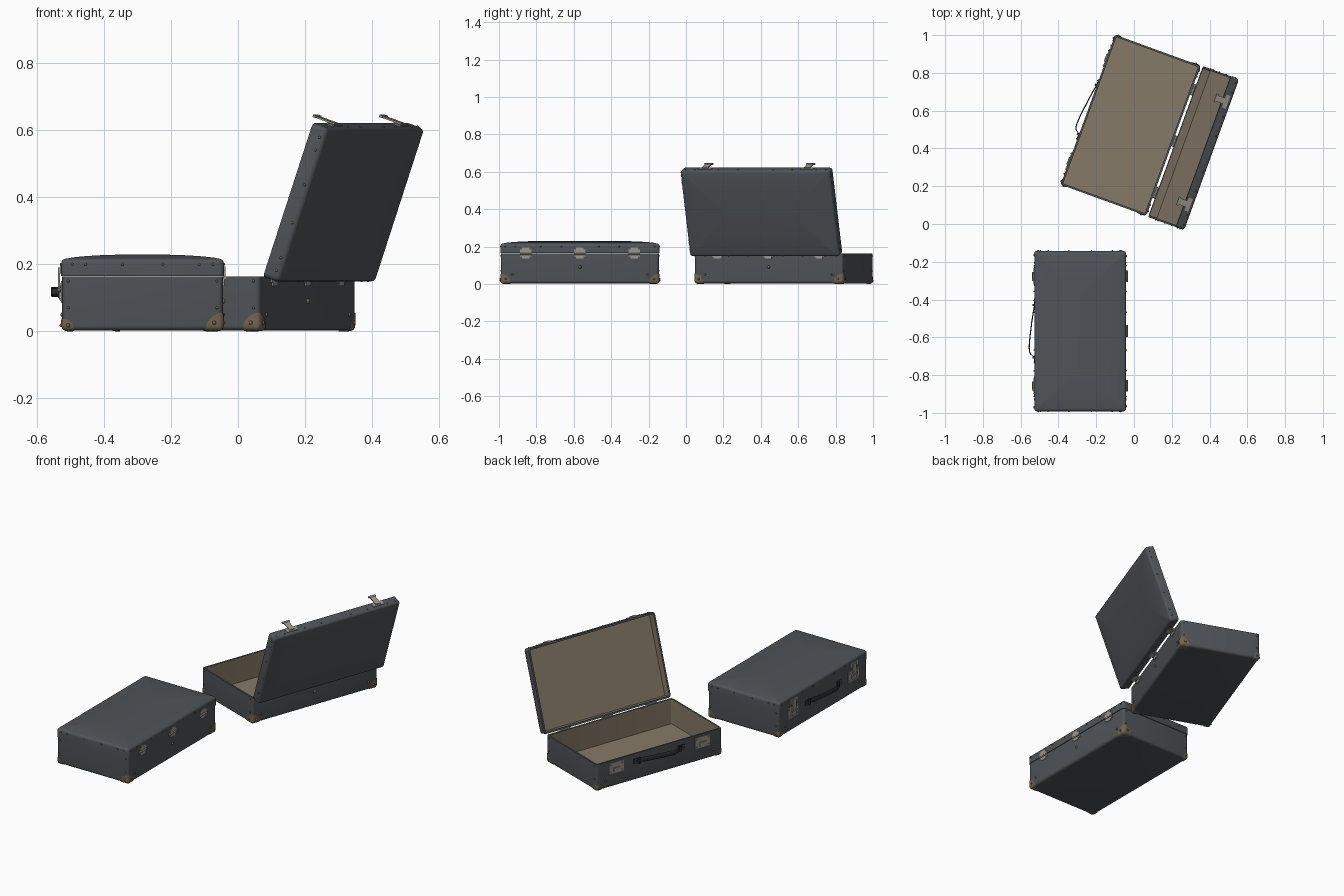
import bpy, bmesh, math
from mathutils import Matrix, Vector

if "Cube" in bpy.data.objects:
    bpy.data.objects.remove(bpy.data.objects["Cube"])

def material(name, rgb):
    m = bpy.data.materials.new(name)
    m.diffuse_color = (*rgb, 1)
    m.use_nodes = True
    m.node_tree.nodes["Principled BSDF"].inputs["Base Color"].default_value = m.diffuse_color
    return m

CASE = material("slate case", (0.080, 0.088, 0.097))
LINING = material("beige lining", (0.24, 0.195, 0.14))
BRASS = material("aged brass", (0.17, 0.128, 0.08))
METAL = material("pale metal", (0.34, 0.31, 0.275))
DARK = material("dark leather", (0.028, 0.030, 0.033))

HX, HY, H = 0.240, 0.422, 0.164      # body half width, half length, height
LX, LY, Z0 = 0.243, 0.425, 0.165     # lid half sizes and seam height
R = 0.015                            # corner rounding
BASE = 0.003

def part(name, mats, matrix, build):
    bm = bmesh.new()
    build(bm)
    bmesh.ops.recalc_face_normals(bm, faces=bm.faces)
    me = bpy.data.meshes.new(name)
    bm.to_mesh(me)
    bm.free()
    for m in mats:
        me.materials.append(m)
    ob = bpy.data.objects.new(name, me)
    bpy.context.collection.objects.link(ob)
    ob.matrix_world = matrix
    return ob

def box(bm, x0, x1, y0, y1, z0, z1):
    c = Vector((x0 + x1, y0 + y1, z0 + z1)) / 2
    bmesh.ops.create_cube(bm, size=1, matrix=Matrix.Translation(c) @ Matrix.Diagonal((x1 - x0, y1 - y0, z1 - z0, 1)))

def dome(bm, p, r=0.005):
    bmesh.ops.create_uvsphere(bm, u_segments=10, v_segments=6, radius=r, matrix=Matrix.Translation(p))

def ring(bm, hx, hy, r, z):
    vs = []
    for sx, sy, a0 in ((1, 1, 0), (-1, 1, 90), (-1, -1, 180), (1, -1, 270)):
        for i in range(6):
            a = math.radians(a0 + 18 * i)
            vs.append(bm.verts.new((sx * (hx - r) + r * math.cos(a), sy * (hy - r) + r * math.sin(a), z)))
    return vs

def loft(bm, hx, hy, profile):
    # profile rows: inset, height, material of the band leading to the row
    prev = None
    for inset, z, mat in profile:
        cur = ring(bm, hx - inset, hy - inset, max(R - inset, 0.003), z)
        if prev:
            for i in range(len(cur)):
                j = (i + 1) % len(cur)
                bm.faces.new((prev[i], prev[j], cur[j], cur[i])).material_index = mat
        else:
            bm.faces.new(cur).material_index = mat
        prev = cur
    bm.faces.new(prev).material_index = profile[-1][2]

def arc(z, up):
    pts = []
    for i in range(6):
        a = math.radians(18 * i)
        pts.append((R - R * math.sin(a), z + up * (R - R * math.cos(a)), 0))
    return pts

def body_shell(bm):
    loft(bm, HX, HY, arc(BASE, 1) + [(0, H, 0), (0.010, H, 0), (0.010, 0.013, 1)])

def lid_shell(bm):
    top = Z0 + 0.052
    crown = [(0.235, 0.013), (0.17, 0.012), (0.11, 0.010), (0.06, 0.0065), (0.03, 0.003)]
    loft(bm, LX, LY, [(i, top + d, 0) for i, d in crown] + arc(top, -1)
         + [(0, Z0, 0), (0.010, Z0, 0), (0.010, top - 0.007, 1)])

def corners(bm):
    # quarter discs wrapped round each lower rounded corner
    inner = Vector((HX - R, HY - R, BASE + R))
    for sx in (1, -1):
        rad = 0.052 if sx > 0 else 0.036
        for sy in (1, -1):
            c = Vector((sx * HX, sy * HY, BASE))
            ax = [Vector((-sx, 0, 0)), Vector((0, -sy, 0)), Vector((0, 0, 1))]
            for k in range(3):
                u, v = ax[k], ax[(k + 1) % 3]
                grid = []
                for i in range(9):
                    row = []
                    for j in range(9):
                        a = math.radians(90 * j / 8)
                        p = c + (u * math.cos(a) + v * math.sin(a)) * (rad * i / 8)
                        q = Vector((sx * min(abs(p.x), inner.x), sy * min(abs(p.y), inner.y), max(p.z, inner.z)))
                        row.append(bm.verts.new(q + (p - q).normalized() * (R + 0.0028)))
                    grid.append(row)
                for i in range(8):
                    for j in range(8):
                        bm.faces.new((grid[i][j], grid[i + 1][j], grid[i + 1][j + 1], grid[i][j + 1]))
    bmesh.ops.remove_doubles(bm, verts=bm.verts, dist=0.0001)
    for sx in (1, -1):
        for sy in (1, -1):
            o = 0.026 if sx > 0 else 0.018
            dome(bm, (sx * (HX - o), sy * (HY + 0.002), o), 0.006)
            dome(bm, (sx * (HX + 0.002), sy * (HY - o), o), 0.006)

def body_rivets(bm):
    for s in (1, -1):
        for t in (1, -1):
            for z in (0.07, 0.15):
                dome(bm, (s * (HX - 0.018), t * HY, z), 0.004)
            dome(bm, (s * HX, t * 0.362, 0.05), 0.006)
    dome(bm, (HX, 0, 0.09), 0.008)

def lid_rivets(bm):
    for s in (1, -1):
        for x in (-0.21, -0.17, -0.06, 0.06, 0.17, 0.21):
            dome(bm, (x, s * LY, 0.2), 0.004)
        for y in (-0.40, -0.345, -0.21, -0.1, 0.1, 0.21, 0.345, 0.40):
            dome(bm, (s * LX, y, 0.2), 0.004)

HINGE_Y = (-0.29, 0, 0.29)

def knuckle(bm, y, length):
    bmesh.ops.create_cone(bm, cap_ends=True, segments=12, radius1=0.005, radius2=0.005, depth=length,
                          matrix=Matrix.Translation((HX + 0.007, y, 0.16)) @ Matrix.Rotation(math.pi / 2, 4, 'X'))

def body_hinges(bm):
    for y in HINGE_Y:
        box(bm, HX - 0.001, HX + 0.004, y - 0.031, y + 0.031, 0.146, 0.160)
        box(bm, HX - 0.001, HX + 0.004, y - 0.02, y + 0.02, 0.136, 0.146)
        knuckle(bm, y, 0.062)

def lid_hinges(bm):
    for y in HINGE_Y:
        box(bm, LX - 0.001, LX + 0.004, y - 0.031, y + 0.031, 0.163, 0.183)
        box(bm, LX - 0.001, LX + 0.004, y - 0.02, y + 0.02, 0.183, 0.194)

def latch_plates(bm):
    for y in (-0.29, 0.29):
        box(bm, -HX - 0.004, -HX + 0.001, y - 0.05, y + 0.05, 0.085, 0.150)
        box(bm, -HX - 0.009, -HX - 0.003, y - 0.022, y + 0.022, 0.095, 0.118)
        for s in (1, -1):
            dome(bm, (-HX - 0.004, y + s * 0.04, 0.095), 0.004)
            dome(bm, (-HX - 0.004, y + s * 0.04, 0.14), 0.004)

def hasps(bm):
    for y in (-0.29, 0.29):
        box(bm, -LX - 0.004, -LX + 0.001, y - 0.036, y + 0.036, 0.172, 0.198)
        box(bm, -LX - 0.009, -LX - 0.004, y - 0.017, y + 0.017, 0.125, 0.190)
        box(bm, -LX - 0.011, -LX - 0.004, y - 0.024, y + 0.024, 0.120, 0.130)

def strap(bm):
    # slack carrying strap: (y, distance from the wall)
    path = [(0.135, 0.003), (0.10, 0.009), (0.05, 0.017), (0, 0.023), (-0.05, 0.029),
            (-0.085, 0.031), (-0.11, 0.029), (-0.125, 0.021), (-0.133, 0.006)]
    prev = None
    for y, d in path:
        w = 0.010 if abs(y) > 0.105 else 0.015
        cur = [bm.verts.new((-HX - d + a, y, 0.118 + b * w)) for a, b in
               ((-0.002, -0.8), (-0.002, 0.8), (0, 1), (0.004, 0.8), (0.004, -0.8), (0, -1))]
        if prev:
            for i in range(6):
                j = (i + 1) % 6
                bm.faces.new((prev[i], prev[j], cur[j], cur[i]))
        else:
            bm.faces.new(cur)
        prev = cur
    bm.faces.new(prev)

def strap_mounts(bm):
    for s in (1, -1):
        box(bm, -HX - 0.004, -HX + 0.001, s * 0.15 - 0.022, s * 0.15 + 0.022, 0.102, 0.134)
        box(bm, -HX - 0.012, -HX - 0.003, s * 0.138 - 0.006, s * 0.138 + 0.006, 0.100, 0.136)

def mount_rivets(bm):
    for s in (1, -1):
        for z in (0.109, 0.127):
            dome(bm, (-HX - 0.004, s * 0.163, z), 0.0035)

def suitcase(label, x, y, turn, opening):
    m = Matrix.Translation((x, y, 0)) @ Matrix.Rotation(math.radians(turn), 4, 'Z')
    pivot = Matrix.Translation((HX + 0.007, 0, 0.16))
    lid = m @ pivot @ Matrix.Rotation(math.radians(opening), 4, 'Y') @ pivot.inverted()
    part(label + " body", [CASE, LINING], m, body_shell)
    part(label + " lid", [CASE, LINING], lid, lid_shell)
    part(label + " corner caps", [BRASS], m, corners)
    part(label + " body rivets", [BRASS], m, body_rivets)
    part(label + " lid rivets", [BRASS], lid, lid_rivets)
    part(label + " body hinges", [METAL], m, body_hinges)
    part(label + " lid hinges", [METAL], lid, lid_hinges)
    part(label + " latch plates", [METAL], m, latch_plates)
    part(label + " hasps", [METAL], lid, hasps)
    part(label + " handle strap", [DARK], m, strap)
    part(label + " handle mounts", [DARK], m, strap_mounts)
    part(label + " mount rivets", [METAL], m, mount_rivets)

suitcase("closed case", -0.285, -0.567, 0, 0)
suitcase("open case", -0.018, 0.523, -20, 109)

bpy.ops.object.select_all(action='SELECT')
bpy.context.view_layer.objects.active = bpy.context.selected_objects[0]
bpy.ops.object.shade_smooth_by_angle(angle=math.radians(35))
